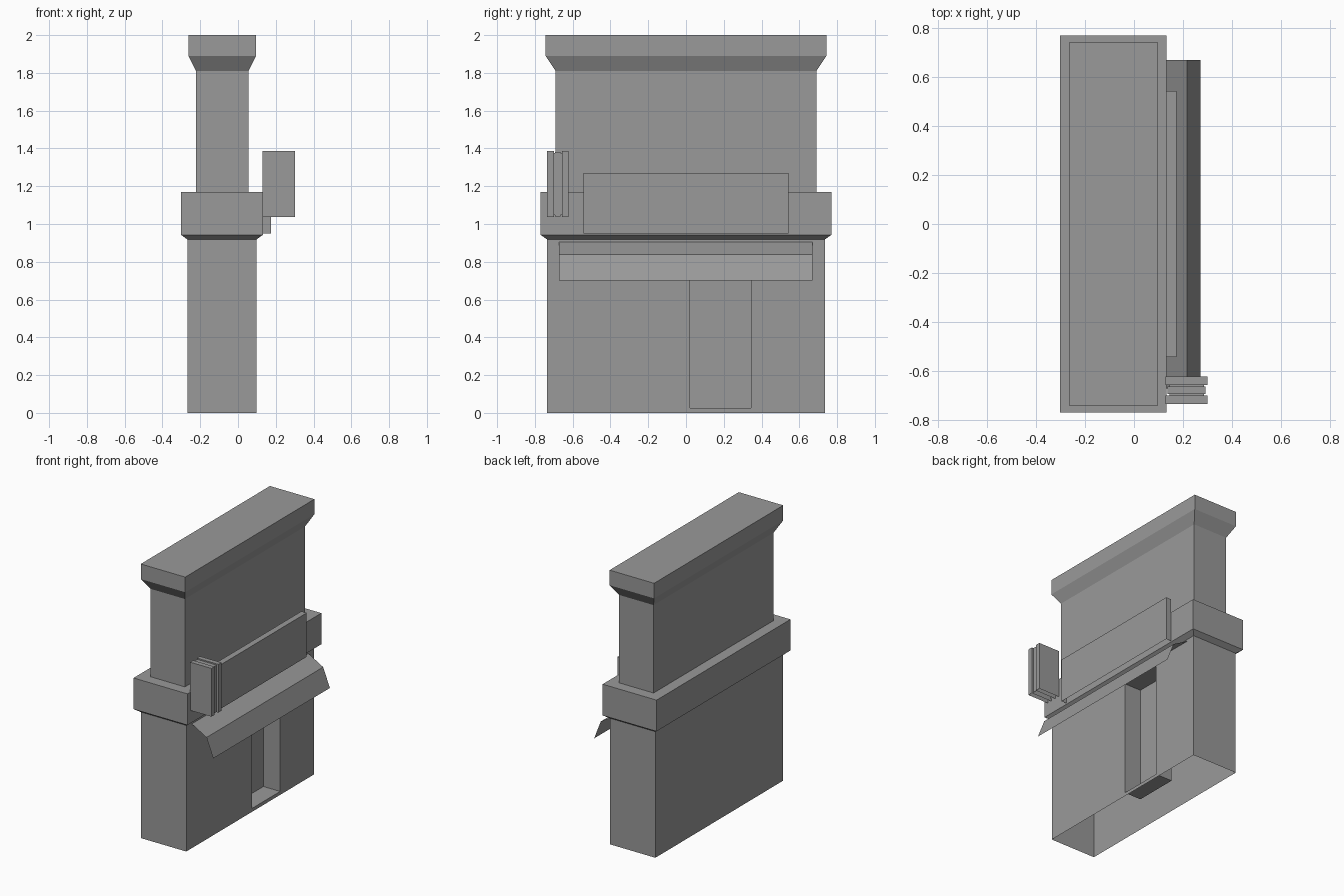
import bpy, bmesh

if "Cube" in bpy.data.objects:
    bpy.data.objects.remove(bpy.data.objects["Cube"])

# Dark grey for every part
grey = bpy.data.materials.new("dark_grey")
grey.diffuse_color = (0.32, 0.32, 0.32, 1)
grey.use_nodes = True
grey.node_tree.nodes["Principled BSDF"].inputs["Base Color"].default_value = grey.diffuse_color


def make_object(name, bm, recalc=True):
    if recalc:
        bmesh.ops.recalc_face_normals(bm, faces=bm.faces[:])
    mesh = bpy.data.meshes.new(name)
    bm.to_mesh(mesh)
    bm.free()
    mesh.materials.append(grey)
    obj = bpy.data.objects.new(name, mesh)
    bpy.context.collection.objects.link(obj)
    return obj


def open_bottom(obj, z):
    """Remove the flat faces lying at height z."""
    bm = bmesh.new()
    bm.from_mesh(obj.data)
    base = [f for f in bm.faces if all(abs(v.co.z - z) < 1e-4 for v in f.verts)]
    bmesh.ops.delete(bm, geom=base, context='FACES')
    bm.to_mesh(obj.data)
    bm.free()


def loft_rings(name, rings):
    """Stack of rectangles (x0, x1, half_y, z), capped at both ends."""
    bm = bmesh.new()
    loops = []
    for x0, x1, hy, z in rings:
        corners = ((x0, -hy), (x1, -hy), (x1, hy), (x0, hy))
        loops.append([bm.verts.new((x, y, z)) for x, y in corners])
    for a, b in zip(loops, loops[1:]):
        for i in range(4):
            j = (i + 1) % 4
            bm.faces.new((a[i], a[j], b[j], b[i]))
    bm.faces.new(loops[0][::-1])
    bm.faces.new(loops[-1])
    return make_object(name, bm)


def box(name, x, y, z):
    bm = bmesh.new()
    bmesh.ops.create_cube(bm, size=1)
    for v in bm.verts:
        v.co = [r[0] if c < 0 else r[1] for c, r in zip(v.co, (x, y, z))]
    return make_object(name, bm)


# Building shell: ground floor, flared band, upper floor, cornice
building = loft_rings("building", [
    (-0.268, 0.098, 0.735, 0.0),
    (-0.268, 0.098, 0.735, 0.918),
    (-0.302, 0.132, 0.77, 0.943),
    (-0.302, 0.132, 0.77, 1.17),
    (-0.222, 0.056, 0.69, 1.17),
    (-0.222, 0.056, 0.69, 1.81),
    (-0.263, 0.095, 0.743, 1.89),
    (-0.263, 0.095, 0.743, 2.0),
])

# Door recess
cutter = box("door_cutter", (-0.037, 0.3), (0.022, 0.345), (0.025, 0.863))
mod = building.modifiers.new("door_recess", 'BOOLEAN')
mod.operation = 'DIFFERENCE'
mod.solver = 'EXACT'
mod.object = cutter
bpy.context.view_layer.objects.active = building
building.select_set(True)
bpy.ops.object.modifier_apply(modifier=mod.name)
bpy.data.objects.remove(cutter)
open_bottom(building, 0.0)

# Awning: a thin folded sheet
bm = bmesh.new()
rows = [[bm.verts.new((x, y, z)) for y in (-0.672, 0.67)]
        for x, z in ((0.098, 0.905), (0.217, 0.838), (0.271, 0.70))]
for a, b in zip(rows, rows[1:]):
    bm.faces.new((a[0], b[0], b[1], a[1]))
make_object("awning", bm, recalc=False)

# Front sign board, open underneath
open_bottom(box("sign_board", (0.131, 0.174), (-0.542, 0.542), (0.95, 1.27)), 0.95)

# Hanging sign: two outer plates, a middle plate and a narrower core
for name, x, y, z in (
        ("outer", (0.129, 0.301), (-0.735, -0.7), (1.036, 1.387)),
        ("inner", (0.129, 0.301), (-0.657, -0.622), (1.036, 1.387)),
        ("middle", (0.136, 0.292), (-0.693, -0.664), (1.041, 1.382)),
        ("core", (0.144, 0.285), (-0.701, -0.656), (1.048, 1.375))):
    open_bottom(box("hanging_sign_" + name, x, y, z), z[0])
